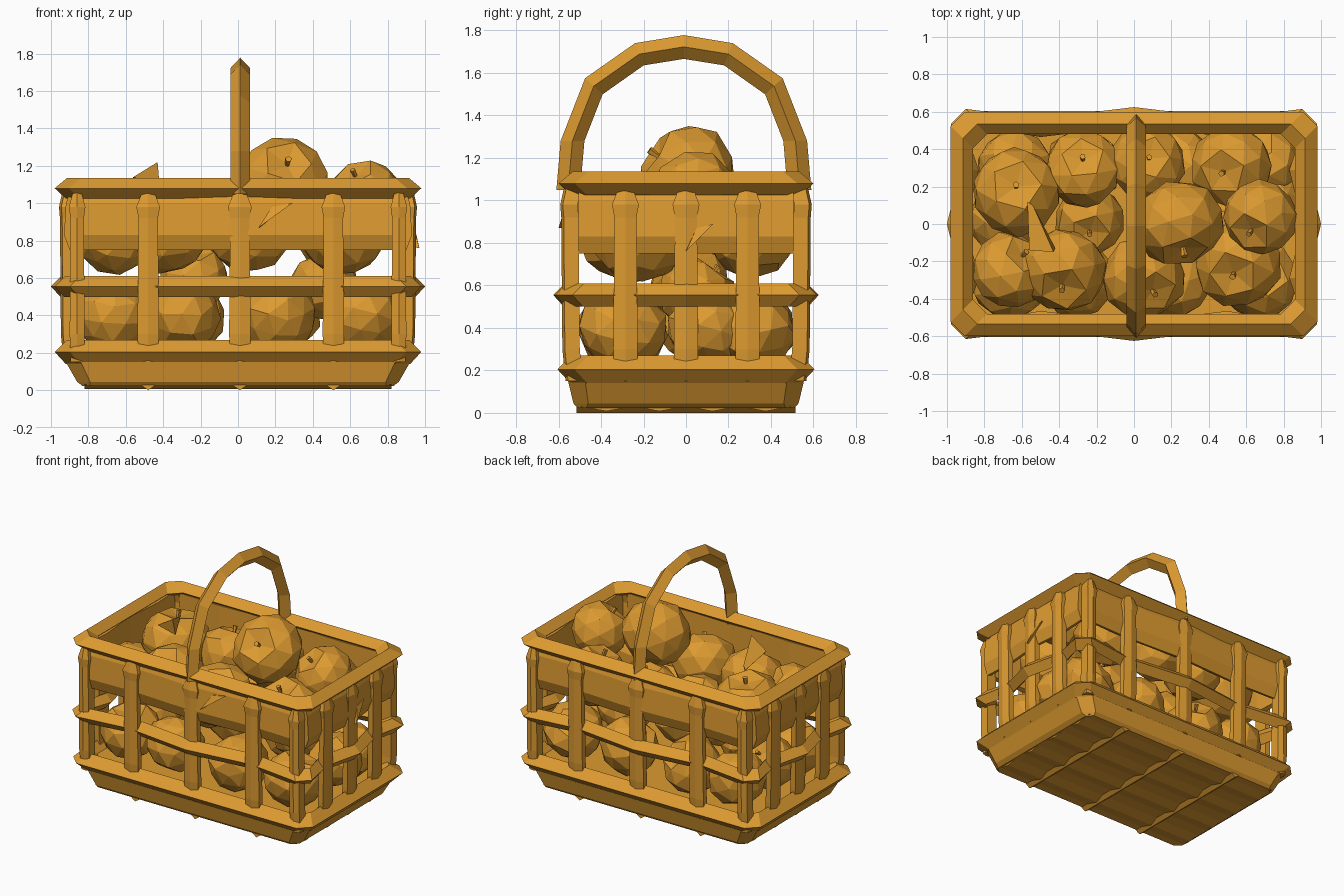
import bpy, bmesh, random
from mathutils import Matrix, Vector, Euler

random.seed(4)
cube = bpy.data.objects.get("Cube")
if cube:
    bpy.data.objects.remove(cube, do_unlink=True)

wood = bpy.data.materials.new("golden_wood")
wood.use_nodes = True
COLOUR = (0.72, 0.325, 0.03, 1)
wood.diffuse_color = COLOUR
wood.node_tree.nodes["Principled BSDF"].inputs["Base Color"].default_value = COLOUR


def finish(name, bm):
    bmesh.ops.recalc_face_normals(bm, faces=bm.faces)
    mesh = bpy.data.meshes.new(name)
    bm.to_mesh(mesh)
    bm.free()
    mesh.materials.append(wood)
    obj = bpy.data.objects.new(name, mesh)
    bpy.context.collection.objects.link(obj)


def bridge(name, loops, closed=False):
    """Join successive vertex loops with quads; cap the ends if open."""
    bm = bmesh.new()
    rows = [[bm.verts.new(p) for p in loop] for loop in loops]
    n = len(rows[0])
    for i in range(len(rows) if closed else len(rows) - 1):
        a, b = rows[i], rows[(i + 1) % len(rows)]
        for j in range(n):
            k = (j + 1) % n
            bm.faces.new((a[j], a[k], b[k], b[j]))
    if not closed:
        bm.faces.new(rows[0])
        bm.faces.new(rows[-1])
    finish(name, bm)


def outline(hx, hy, c, z, weave=0):
    """Rectangle with cut corners; weave bends the sides in and out at the posts."""
    pts = []
    for s in (1, -1):
        pts.append((s * hx, -s * (hy - c), z))
        if weave:
            for t, d in ((-0.29, -weave), (0, weave * 0.4), (0.29, -weave)):
                pts.append((s * (hx + d), s * t, z))
        pts += [(s * hx, s * (hy - c), z), (s * (hx - c), s * hy, z)]
        if weave:
            for t, d in ((0.5, -weave), (0, weave * 0.2), (-0.5, -weave)):
                pts.append((s * t, s * (hy + d), z))
        pts.append((-s * (hx - c), s * hy, z))
    return pts


def ring(name, hx, hy, c, profile, weave=0):
    bridge(name, [outline(hx - i, hy - i, c, z, weave) for i, z in profile], True)


def diamond(z, h, w):
    return [(0, z), (w * 0.55, z + h), (w, z), (w / 2, z - h)]


# Hoops
ring("top_rim", 0.98, 0.6, 0.075, diamond(1.08, 0.055, 0.12))
ring("middle_hoop", 0.98, 0.615, 0.08, diamond(0.555, 0.055, 0.1), 0.05)
ring("bottom_hoop", 0.98, 0.605, 0.08, diamond(0.205, 0.065, 0.12))


# Upper band: one bowed plate per side, open at the corners
def band(name, reach, half, post_at, out):
    out = Vector(out)
    side = Vector((-out.y, out.x, 0))
    profile = ((0.03, 0.75), (0, 0.83), (0.01, 1.0), (0.03, 1.06), (0.06, 1.06), (0.06, 0.76))
    path = ((-half, 0), (-post_at, -0.01), (0, 0.015), (post_at, -0.01), (half, 0))
    bridge(name, [[side * t + out * (reach + d - i) + Vector((0, 0, z)) for i, z in profile]
                  for t, d in path])


for s in (-1, 1):
    band("long_upper_band", 0.56, 0.83, 0.5, (0, s, 0))
    band("short_upper_band", 0.93, 0.505, 0.29, (s, 0, 0))

# Tapered base tray
bridge("base_tray", [outline(0.83, 0.51, 0.04, 0.022), outline(0.86, 0.53, 0.07, 0.045),
                     outline(0.92, 0.555, 0.08, 0.15), outline(0.92, 0.555, 0.08, 0.21)])

# Floor slats with ridged undersides, and cross ribs below them
for i in range(4):
    y = -0.375 + i * 0.25
    bridge("floor_slat", [[(x, y - 0.125, 0.03), (x, y, 0.008), (x, y + 0.125, 0.03),
                           (x, y, 0.05)] for x in (-0.82, 0.82)])
for x in (-0.48, 0.01, 0.51):
    bridge("floor_rib", [[(x - 0.035, y, 0.025), (x, y, 0), (x + 0.035, y, 0.025),
                          (x, y, 0.05)] for y in (-0.515, 0.515)])


# Upright posts, each with a shallow ridge on the outside
def post(name, pos, width, out, depth=0.04):
    out = Vector(out)
    side = Vector((-out.y, out.x, 0))
    sections = []
    for z, d, f in ((0.15, -0.02, 0.9), (0.3, -0.005, 1), (0.92, 0, 0.9),
                    (0.98, 0.005, 1.1), (1.07, -0.015, 0.5)):
        c = Vector(pos) + out * d + Vector((0, 0, z))
        w = side * width * f / 2
        sections.append([c - w, c + out * 0.012, c + w, c + w - out * depth, c - w - out * depth])
    bridge(name, sections)


for s in (-1, 1):
    for x in (-0.48, 0.01, 0.51):
        post("long_side_post", (x, s * 0.57, 0), 0.115, (0, s, 0))
    for y in (-0.285, 0, 0.29):
        post("short_side_post", (s * 0.94, y, 0), 0.115, (s, 0, 0))
    for t in (-1, 1):
        post("corner_post", (t * 0.86, s * 0.575, 0), 0.08, (0, s, 0), 0.07)

# Arched carrying handle with a diamond section
sections = []
arch = [(0.6, 1.05), (0.58, 1.28), (0.465, 1.575), (0.23, 1.74), (0, 1.778)]
arch = [(-y, z) for y, z in arch] + arch[-2::-1]
for y, z in arch:
    inward = Vector((0, -y, 1.15 - z if z > 1.3 else 0)).normalized()
    p = Vector((0.012, y - 0.01, z))
    mid = p + inward * 0.055
    sections.append([p, mid + Vector((0.052, 0, 0)), p + inward * 0.112,
                     mid - Vector((0.052, 0, 0))])
bridge("handle", sections)


# Apples: faceted balls with a dimple and a stem
def apple(pos, r, tilt=None):
    bm = bmesh.new()
    bmesh.ops.create_icosphere(bm, subdivisions=2, radius=1)
    for v in bm.verts:
        if v.co.z > 0.99:
            v.co.z = 0.72
        elif v.co.z < -0.99:
            v.co.z = -0.85
        else:
            taper = 1.03 + 0.07 * v.co.z
            v.co = Vector((v.co.x * taper, v.co.y * taper, v.co.z * 0.97))
        v.co *= random.uniform(0.95, 1.03)
    bmesh.ops.create_cone(bm, cap_ends=True, segments=5, radius1=0.05, radius2=0.08, depth=0.25,
                          matrix=Matrix.Translation((0, 0, 0.82)))
    if tilt is None:
        tilt = (random.uniform(-0.7, 0.7), random.uniform(-0.7, 0.7))
    turn = Euler((tilt[0], tilt[1], random.uniform(0, 6))).to_matrix().to_4x4()
    bm.transform(Matrix.Translation(pos) @ turn @ Matrix.Scale(r, 4))
    finish("apple", bm)


# Bottom layer
for x in (-0.67, -0.3, 0.22, 0.67):
    apple((x, -0.3, 0.39), 0.205)
    apple((x + 0.03, 0.31, 0.39), 0.2)
for x, y, z in ((-0.7, 0.02, 0.42), (-0.24, 0.02, 0.6), (0.46, 0.05, 0.55), (0.73, 0.1, 0.4)):
    apple((x, y, z), 0.185)
# Middle layer
for x, y, z, r in ((-0.67, -0.25, 0.81, 0.205), (-0.38, -0.24, 0.84, 0.225),
                   (0.05, -0.28, 0.84, 0.22), (0.56, -0.21, 0.83, 0.23),
                   (-0.27, 0.29, 0.84, 0.205), (0.07, 0.33, 0.86, 0.2),
                   (0.52, 0.31, 0.84, 0.215)):
    apple((x, y, z), r)
# Top layer
apple((-0.63, 0.17, 0.88), 0.235, (0.15, 0.1))
apple((0.24, 0.01, 1.115), 0.235, (0.5, -0.9))
apple((0.68, 0.04, 1.03), 0.2, (-0.6, 0.3))

# Leaf on the left-hand apple, and leaf tips poking through the band
bridge("leaf", [[(-0.57, 0.12, 1.1), (-0.54, 0.1, 1.12), (-0.55, 0.1, 1.08)],
                [(-0.56, -0.14, 1.14), (-0.43, -0.15, 1.22), (-0.42, -0.13, 1.1)]])
bridge("front_leaf_tip", [[(0.11, -0.6, 0.87), (0.29, -0.56, 1.0), (0.18, -0.56, 0.98)],
                          [(0.12, -0.54, 0.87), (0.28, -0.53, 1.0), (0.18, -0.53, 0.98)]])
bridge("side_leaf_tip", [[(0.97, 0, 0.76), (0.94, 0.13, 0.89), (0.94, 0.05, 0.87)],
                         [(0.91, 0, 0.77), (0.9, 0.12, 0.89), (0.9, 0.05, 0.86)]])
